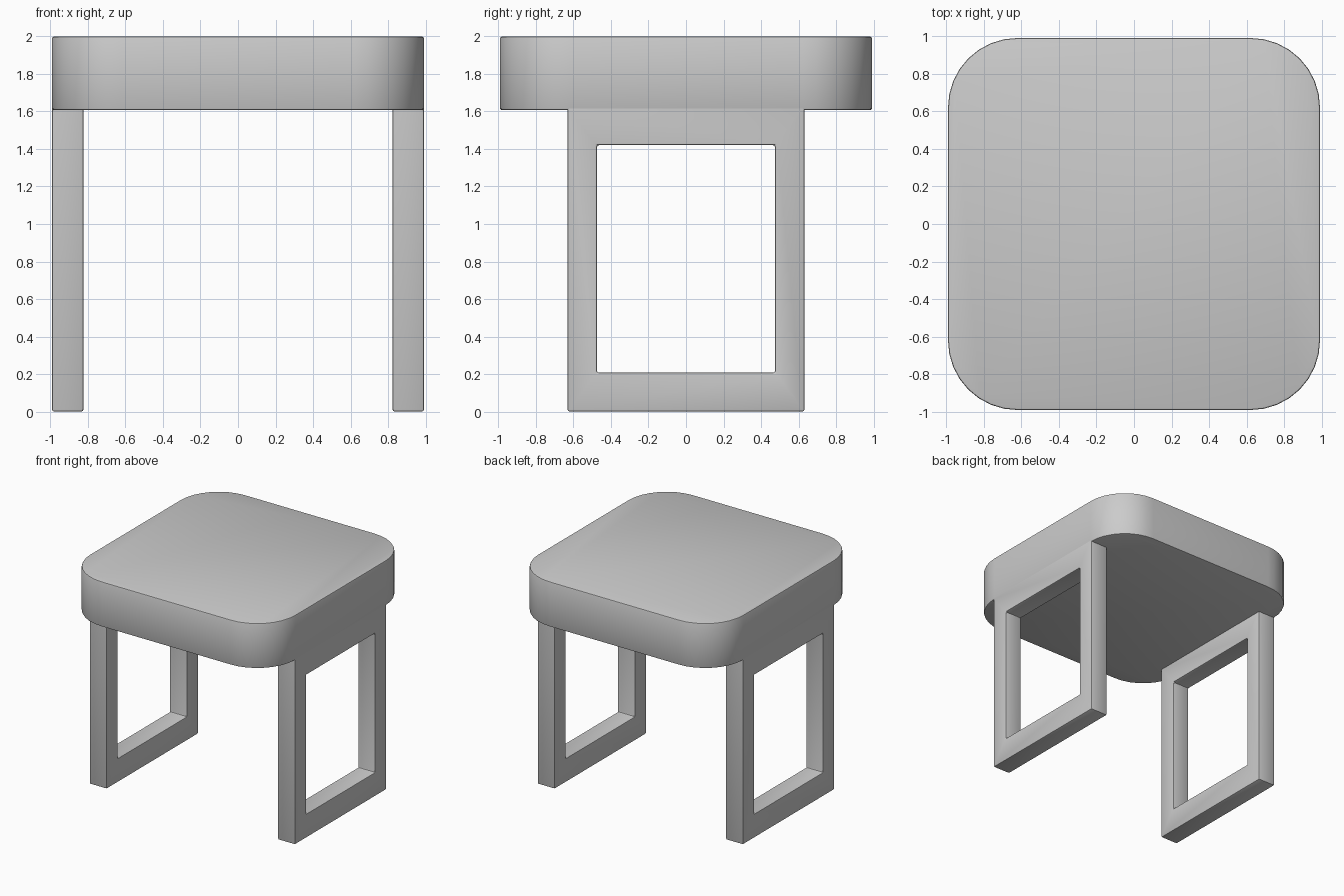
import bpy, bmesh, math

if "Cube" in bpy.data.objects:
    bpy.data.objects.remove(bpy.data.objects["Cube"])

SEAT_BOTTOM, TOP = 1.607, 2.0
HALF, EDGE = 0.992, 0.01


def finish(name, bm):
    bmesh.ops.recalc_face_normals(bm, faces=bm.faces)
    mesh = bpy.data.meshes.new(name)
    bm.to_mesh(mesh)
    bm.free()
    obj = bpy.data.objects.new(name, mesh)
    bpy.context.collection.objects.link(obj)
    bpy.ops.object.select_all(action='DESELECT')
    bpy.context.view_layer.objects.active = obj
    obj.select_set(True)
    bpy.ops.object.shade_smooth_by_angle(angle=math.radians(30))
    return obj


def extrude(bm, faces, vec):
    new = bmesh.ops.extrude_face_region(bm, geom=faces)["geom"]
    bmesh.ops.translate(bm, vec=vec, verts=[v for v in new if isinstance(v, bmesh.types.BMVert)])
    bmesh.ops.recalc_face_normals(bm, faces=bm.faces)


def soften(bm, edges):
    bmesh.ops.bevel(bm, geom=edges, offset=EDGE, segments=2, profile=0.5, affect='EDGES')


# Seat: thick slab with rounded plan corners and slightly eased rims
R, SEGMENTS = 0.37, 8
bm = bmesh.new()
verts = []
for i, (sx, sy) in enumerate([(1, 1), (-1, 1), (-1, -1), (1, -1)]):
    for k in range(SEGMENTS + 1):
        a = math.pi / 2 * (i + k / SEGMENTS)
        verts.append(bm.verts.new((sx * (HALF - R) + R * math.cos(a),
                                   sy * (HALF - R) + R * math.sin(a), SEAT_BOTTOM)))
extrude(bm, [bm.faces.new(verts)], (0, 0, TOP - SEAT_BOTTOM))
soften(bm, [e for e in bm.edges if abs(e.verts[0].co.z - e.verts[1].co.z) < 1e-5])
finish("seat", bm)


# Leg frames: rectangular loops flush with the seat sides
def leg_frame(name, side):
    frame_top = SEAT_BOTTOM + EDGE
    bm = bmesh.new()

    def rectangle(y, z0, z1):
        return [bm.verts.new((side * HALF, a, b))
                for a, b in ((-y, z0), (y, z0), (y, z1), (-y, z1))]

    outer = rectangle(0.632, 0, frame_top)
    inner = rectangle(0.475, 0.207, 1.42)
    faces = [bm.faces.new((outer[i], outer[(i + 1) % 4], inner[(i + 1) % 4], inner[i]))
             for i in range(4)]
    extrude(bm, faces, (-side * 0.167, 0, 0))
    # The joint at the seat stays crisp; every other corner is eased
    soften(bm, [e for e in bm.edges
                if e.calc_face_angle(0) > 0.5
                and not all(v.co.z > frame_top - 1e-4 for v in e.verts)])
    finish(name, bm)


leg_frame("right_leg_frame", 1)
leg_frame("left_leg_frame", -1)
